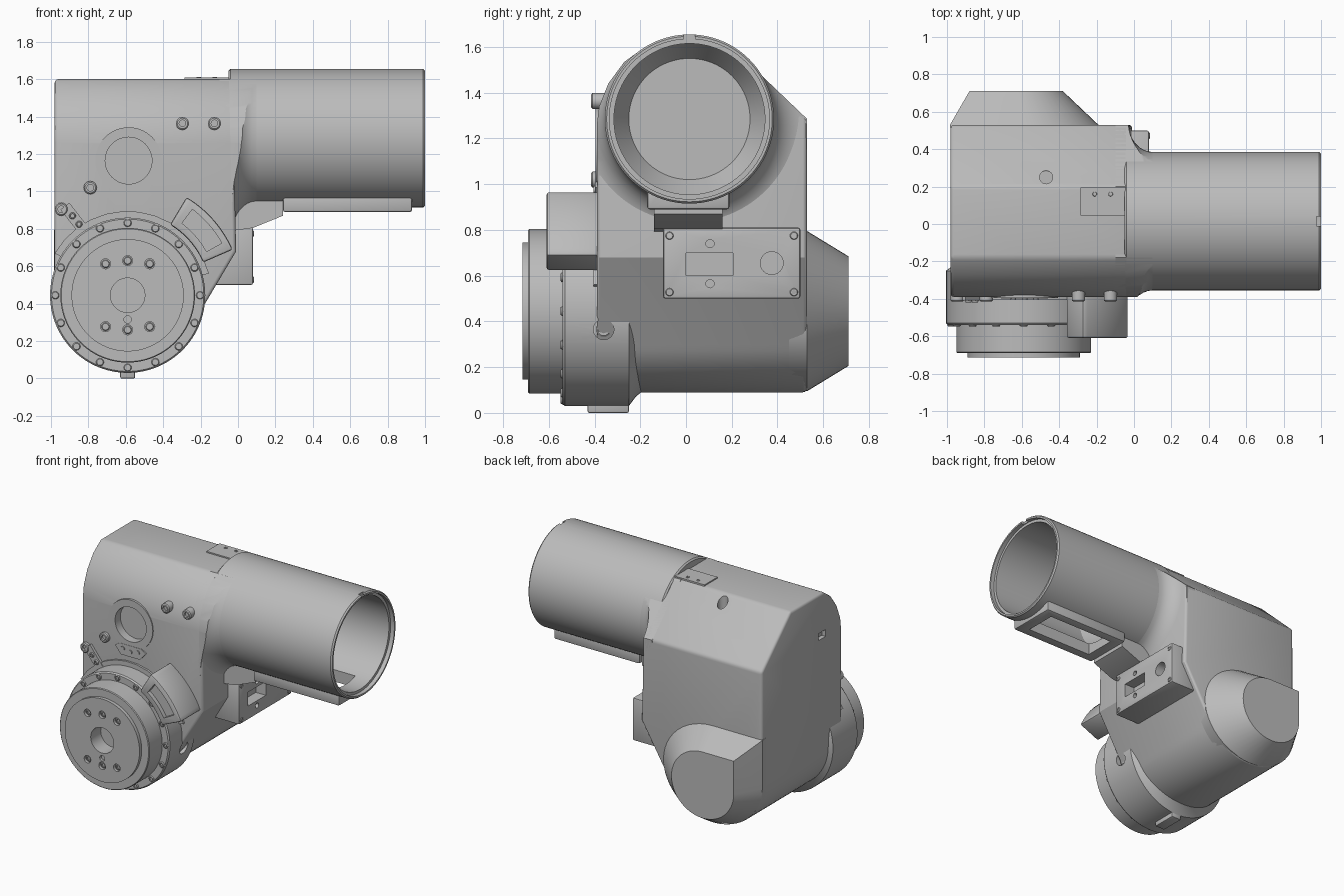
import bpy, bmesh
from math import sin, cos, pi, radians
from mathutils import Vector, Matrix

cube = bpy.data.objects.get("Cube")
if cube:
    bpy.data.objects.remove(cube)

grey = bpy.data.materials.new("cast grey")
grey.use_nodes = True
grey.diffuse_color = (0.5, 0.5, 0.5, 1)
grey.node_tree.nodes["Principled BSDF"].inputs["Base Color"].default_value = (0.5, 0.5, 0.5, 1)


def place(axis, a, u, v):
    return {"x": (a, u, v), "y": (u, a, v), "z": (u, v, a)}[axis]


def loft(name, loops):
    """Skin a list of equal-length loops and cap both ends."""
    bm = bmesh.new()
    rings = [[bm.verts.new(p) for p in loop] for loop in loops]
    n = len(rings[0])
    for a, b in zip(rings, rings[1:]):
        for i in range(n):
            j = (i + 1) % n
            bm.faces.new((a[i], a[j], b[j], b[i]))
    bm.faces.new(rings[0])
    bm.faces.new(rings[-1])
    bmesh.ops.recalc_face_normals(bm, faces=bm.faces)
    me = bpy.data.meshes.new(name)
    bm.to_mesh(me)
    bm.free()
    me.materials.append(grey)
    ob = bpy.data.objects.new(name, me)
    bpy.context.collection.objects.link(ob)
    return ob


def prism(name, axis, pts, lo, hi):
    return loft(name, [[place(axis, a, u, v) for u, v in pts] for a in (lo, hi)])


def box(name, x, y, z):
    return prism(name, "z", [(x[0], y[0]), (x[1], y[0]), (x[1], y[1]), (x[0], y[1])], *z)


def arc(cx, cz, rx, rz, start, end, n=24):
    angles = [radians(start + (end - start) * i / n) for i in range(n + 1)]
    return [(cx + rx * cos(t), cz + rz * sin(t)) for t in angles]


def lathe(name, axis, centre, profile, n=64):
    return loft(name, [[place(axis, a, u, v) for u, v in arc(*centre, r, r, 0, 360, n)[:-1]]
                       for a, r in profile])


def rod(name, axis, centre, r, lo, hi, n=24):
    return lathe(name, axis, centre, [(lo, r), (hi, r)], n)


def bake(ob):
    bpy.context.view_layer.update()
    dg = bpy.context.evaluated_depsgraph_get()
    me = bpy.data.meshes.new_from_object(ob.evaluated_get(dg))
    ob.modifiers.clear()
    ob.data = me


def boolean(ob, tools, op="DIFFERENCE"):
    for t in tools:
        m = ob.modifiers.new("bool", "BOOLEAN")
        m.object, m.operation, m.solver = t, op, "EXACT"
    bake(ob)
    for t in tools:
        bpy.data.objects.remove(t)


def bevel(ob, width, segments=3, angle=35):
    m = ob.modifiers.new("bevel", "BEVEL")
    m.width, m.segments, m.angle_limit = width, segments, radians(angle)
    bake(ob)


def screw(name, axis, centre, r, lo, hi):
    """Cap screw whose socket opens at the hi end."""
    d = 0.015 if hi > lo else -0.015
    return lathe(name, axis, centre, [(lo, r), (hi - d * 0.4, r), (hi, r * 0.8),
                                      (hi, r * 0.5), (hi - d, r * 0.5)], 20)


HUB = (-0.59, 0.445)
TUBE = (0.015, 1.285)

# Housing: side outline crossed with the chamfered end section
section = ([(-0.39, 0.0), (0.53, 0.0), (0.53, 1.285), (0.2, 1.6), (-0.18, 1.6)]
           + [(-0.27, 1.535), (-0.34, 1.44), (-0.38, 1.34), (-0.39, 1.26)])
outline = [(-0.98, 1.6), (-0.03, 1.6), (-0.01, 0.68)] + arc(-0.59, 0.45, 0.39, 0.36, -25, -180, 32)
housing = prism("housing", "y", outline, -0.8, 0.9)
boolean(housing, [prism("section_tool", "x", section, -1.2, 0.5)], "INTERSECT")
bevel(housing, 0.018)
port = (-0.585, 1.165)
boolean(housing, [rod("port_cut", "y", port, 0.125, -0.6, -0.335, 48),
                  box("side_slot_cut", (-1.1, -0.95), (-0.2, -0.12), (1.27, 1.32)),
                  rod("roof_hole_cut", "z", (-0.47, 0.25), 0.035, 1.49, 1.8)])

# Flared neck where the housing meets the barrel
flare = [(-0.1, 0.53), (-0.03, 0.53)]
flare += [(0.1 - 0.13 * cos(t), 0.525 - 0.155 * sin(t)) for t in [i * pi / 16 for i in range(9)]]
neck = lathe("neck_flare", "x", TUBE, flare, 96)
boolean(neck, [prism("neck_tool", "x", section, -0.5, 0.5)], "INTERSECT")

# Hollow barrel
barrel = lathe("barrel", "x", TUBE, [
    (-0.05, 0.36), (-0.04, 0.37), (0.99, 0.37), (1.0, 0.362), (1.0, 0.35),
    (0.97, 0.35), (0.97, 0.33), (0.22, 0.33), (0.115, 0.265)], 96)
WINDOW = ((0.32, 0.85), (-0.1, 0.13), (0.8, 1.1))
boolean(barrel, [box("barrel_window_cut", *WINDOW),
                 box("rim_notch_cut", (0.975, 1.1), (-0.01, 0.04), (1.55, 1.8))])

# Frame and sloped bracket under the barrel
frame = box("window_frame", (0.24, 0.93), (-0.17, 0.19), (0.89, 0.99))
bevel(frame, 0.012, 2)
boolean(frame, [box("frame_cut", *WINDOW),
                rod("frame_bore", "x", TUBE, 0.335, 0.2, 1.0, 64)])
prism("sloped_bracket", "y", [(-0.1, 0.95), (0.24, 0.95), (0.24, 0.87), (0.08, 0.805), (-0.1, 0.78)],
      -0.14, 0.16)

# Connector box on the side of the housing
connector = box("connector_box", (-0.15, 0.08), (-0.1, 0.5), (0.5, 0.81))
bevel(connector, 0.01, 2)
boolean(connector, [box("socket_cut", (0.0, 0.2), (0.0, 0.205), (0.6, 0.7)),
                    rod("round_socket_cut", "x", (0.375, 0.655), 0.05, 0.0, 0.2)]
        + [rod("pin_cut", "x", (0.105, z), 0.018, 0.05, 0.2, 16) for z in (0.565, 0.74)])
for y in (-0.072, 0.472):
    for z in (0.528, 0.775):
        screw("connector_screw", "x", (y, z), 0.018, 0.06, 0.085)

# Tapered cover at the back
def cover_loop(y, cx, rx, rz):
    pts = [(cx - rx, HUB[1] + rz)] + arc(cx, HUB[1], rx, rz, 90, -180, 36)
    return [(x, y, z) for x, z in pts]

cover = loft("rear_cover", [cover_loop(y, cx, rx, rz) for y, cx, rx, rz in (
    (0.45, -0.587, 0.39, 0.35), (0.53, -0.587, 0.397, 0.35), (0.71, -0.63, 0.25, 0.24))])

# Stepped output flange with central bore
flange = lathe("output_flange", "y", HUB, [
    (-0.19, 0.35), (-0.22, 0.375), (-0.25, 0.415), (-0.53, 0.415), (-0.54, 0.407), (-0.54, 0.36),
    (-0.685, 0.36), (-0.69, 0.355), (-0.69, 0.3), (-0.715, 0.3), (-0.715, 0.092), (-0.6, 0.092)], 96)
bolt_holes = [(HUB[0] + dx, HUB[1] + s * dz) for s in (1, -1)
              for dx, dz in ((-0.118, 0.168), (0, 0.185), (0.118, 0.168))]
cuts = [rod("bolt_cut", "y", c, 0.027, -0.8, -0.695, 16) for c in bolt_holes]
cuts.append(rod("dowel_cut", "y", (HUB[0], 0.315), 0.02, -0.8, -0.695, 16))
cuts.append(rod("side_hole_cut", "x", (-0.36, 0.365), 0.045, -0.24, 0.0))
boolean(flange, cuts)
for c in bolt_holes:
    screw("output_bolt", "y", c, 0.022, -0.68, -0.703)
for x, z in arc(*HUB, 0.387, 0.387, 0, 360, 16)[:-1]:
    screw("rim_screw", "y", (x, z), 0.021, -0.5, -0.548)
screw("side_screw", "x", (-0.36, 0.365), 0.034, -0.3, -0.205)
foot = box("foot", (-0.63, -0.55), (-0.43, -0.25), (0.0, 0.1))
bevel(foot, 0.008, 2)


# Curved control block beside the flange
def sector(r0, r1, a0, a1):
    return arc(*HUB, r1, r1, a0, a1, 12) + arc(*HUB, r0, r0, a1, a0, 12)


block = prism("control_block", "y", sector(0.44, 0.612, 23.5, 59), -0.61, -0.35)
bevel(block, 0.012, 2)
boolean(block, [prism("block_cut", "y", sector(0.482, 0.575, 29, 53), -0.7, -0.58)])
prism("flange_collar", "y", sector(0.38, 0.45, 15, 150), -0.405, -0.36)

# Ring around the front port and the key plate below it
ring = rod("port_ring", "y", port, 0.178, -0.396, -0.35, 64)
boolean(ring, [rod("ring_cut", "y", port, 0.125, -0.5, -0.3, 48)])
prism("key_plate", "y", [(-0.71, 0.985), (-0.66, 0.93), (-0.51, 0.93), (-0.46, 0.985),
                         (-0.5, 1.01), (-0.67, 1.01)], -0.398, -0.38)
for dx, dz in ((-0.06, 0.012), (0, 0), (0.06, 0.012)):
    rod("key_button", "y", (-0.585 + dx, 0.965 + dz), 0.015, -0.405, -0.38, 16)

# Front cap screws and the slanted clip
for x, z, lo in ((-0.297, 1.364, -0.33), (-0.126, 1.364, -0.33), (-0.79, 1.02, -0.37), (-0.945, 0.905, -0.37)):
    screw("front_screw", "y", (x, z), 0.035, lo, -0.415)
clip = box("slanted_clip", (-0.09, 0.09), (-0.41, -0.37), (-0.03, 0.03))
clip.data.transform(Matrix.Translation((-0.87, 0, 0.85)) @ Matrix.Rotation(radians(52), 4, "Y"))
for x, z in ((-0.885, 0.87), (-0.85, 0.825)):
    screw("clip_screw", "y", (x, z), 0.018, -0.39, -0.42)

# Access plate on the roof
box("roof_plate", (-0.285, -0.045), (0.045, 0.195), (1.58, 1.609))
for x in (-0.21, -0.125):
    screw("roof_screw", "z", (x, 0.16), 0.013, 1.59, 1.613)

# Smooth shading with crisp edges
bpy.ops.object.select_all(action="DESELECT")
for ob in bpy.context.collection.objects:
    if ob.type == "MESH":
        ob.select_set(True)
        bpy.context.view_layer.objects.active = ob
bpy.ops.object.shade_smooth_by_angle(angle=radians(30))
